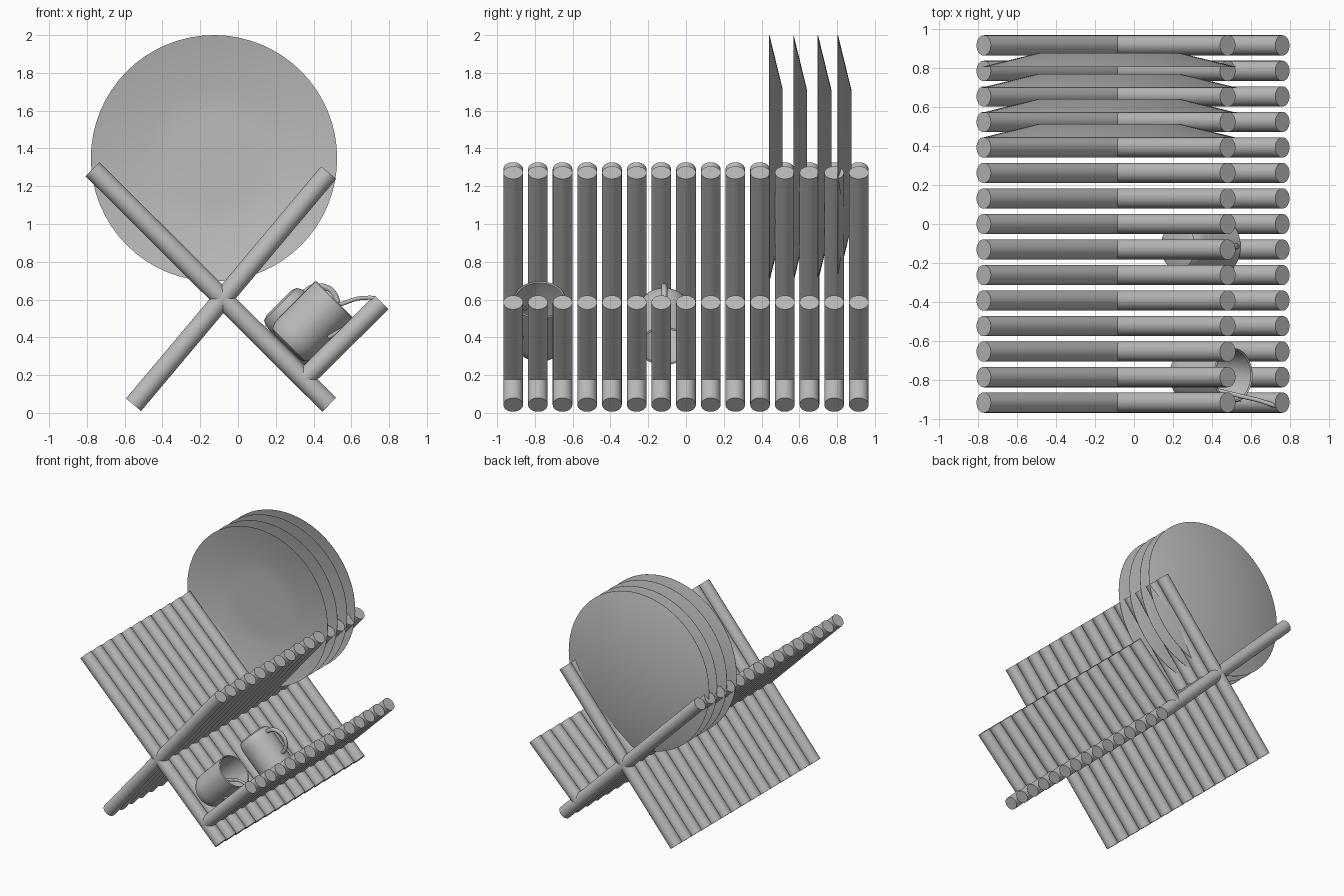
import bpy
import bmesh
import math
from mathutils import Vector, Matrix

if "Cube" in bpy.data.objects:
    bpy.data.objects.remove(bpy.data.objects["Cube"])

grey = bpy.data.materials.new("neutral_grey")
grey.use_nodes = True
GREY = (0.5, 0.5, 0.5, 1)
grey.diffuse_color = GREY
grey.node_tree.nodes["Principled BSDF"].inputs["Base Color"].default_value = GREY


def finish(name, bm, matrix=Matrix()):
    """Turn a bmesh into a smooth-shaded object with sharp edges kept."""
    bmesh.ops.recalc_face_normals(bm, faces=bm.faces)
    mesh = bpy.data.meshes.new(name)
    bm.to_mesh(mesh)
    bm.free()
    mesh.materials.append(grey)
    obj = bpy.data.objects.new(name, mesh)
    bpy.context.collection.objects.link(obj)
    obj.matrix_world = matrix
    bpy.ops.object.select_all(action='DESELECT')
    obj.select_set(True)
    bpy.context.view_layer.objects.active = obj
    bpy.ops.object.shade_smooth_by_angle(angle=math.radians(35))
    return obj


def frame(origin, axis):
    """Matrix placing local z along the axis at the origin."""
    turn = Vector(axis).to_track_quat('Z', 'Y').to_matrix().to_4x4()
    return Matrix.Translation(origin) @ turn


def lathe(name, profile, matrix, steps=64):
    """Revolve (radius, height) points about local z."""
    bm = bmesh.new()
    verts = [bm.verts.new((r, 0, h)) for r, h in profile]
    edges = [bm.edges.new(pair) for pair in zip(verts, verts[1:])]
    bmesh.ops.spin(bm, geom=verts + edges, cent=(0, 0, 0), axis=(0, 0, 1),
                   angle=math.tau, steps=steps)
    bmesh.ops.remove_doubles(bm, verts=bm.verts, dist=0.0005)
    return finish(name, bm, matrix)


def handle(name, points, radius):
    """Round bar following a smooth path."""
    curve = bpy.data.curves.new(name, 'CURVE')
    curve.dimensions = '3D'
    curve.bevel_depth = radius
    curve.bevel_resolution = 3
    curve.use_fill_caps = True
    spline = curve.splines.new('BEZIER')
    spline.bezier_points.add(len(points) - 1)
    for bp, p in zip(spline.bezier_points, points):
        bp.co = p
        bp.handle_left_type = bp.handle_right_type = 'AUTO'
    curve.materials.append(grey)
    obj = bpy.data.objects.new(name, curve)
    bpy.context.collection.objects.link(obj)


# Rack: three slatted sheets of round rods
ROD_RADIUS, PITCH, COUNT = 0.052, 0.1307, 15
SHEETS = {
    "long_slats": ((-0.77, 1.29), (0.483, 0.043)),
    "cross_slats": ((0.48, 1.272), (-0.553, 0.043)),
    "short_slats": ((0.76, 0.585), (0.345, 0.175)),
}
for name, (a, b) in SHEETS.items():
    start, end = Vector((a[0], 0, a[1])), Vector((b[0], 0, b[1]))
    bm = bmesh.new()
    for i in range(COUNT):
        y = (i - (COUNT - 1) / 2) * PITCH
        place = frame((start + end) / 2 + Vector((0, y, 0)), end - start)
        bmesh.ops.create_cone(bm, cap_ends=True, segments=32, radius1=ROD_RADIUS,
                              radius2=ROD_RADIUS, depth=(end - start).length,
                              matrix=place)
    finish(name, bm)

# Plates: shallow dishes facing the front
PLATE = [(0, 0.072), (0.365, 0.072), (0.652, 0.002), (0.652, 0),
         (0.37, 0.058), (0.25, 0.062), (0, 0.062)]
for i, y in enumerate((0.44, 0.568, 0.697, 0.803)):
    lathe(f"plate_{i + 1}", PLATE, frame((-0.127, y, 1.348), (0, 1, 0)))

# Mugs: one upright against the slats, one lying along them
MUG = [(0, 0), (0.095, 0), (0.122, 0.012), (0.136, 0.04), (0.14, 0.08),
       (0.14, 0.35), (0.134, 0.356), (0.128, 0.35), (0.126, 0.06),
       (0.1, 0.022), (0, 0.018)]
lathe("front_mug", MUG, frame((0.26, -0.775, 0.35), (1, 0, 1)), 48)
lathe("back_mug", MUG, frame((0.217, -0.115, 0.583), (1, 0, -1))
      @ Matrix.Diagonal((1, 1, 0.93, 1)), 48)

# Mug handles
handle("front_mug_handle", [(0.42, -0.85, 0.55), (0.54, -0.88, 0.575),
                            (0.66, -0.91, 0.608), (0.73, -0.94, 0.59),
                            (0.64, -0.935, 0.5), (0.48, -0.87, 0.4)], 0.011)
loop = []
for i in range(9):
    t = math.pi * i / 8
    along, out = -0.1 * math.cos(t), 0.11 * math.sin(t) - 0.01
    loop.append((0.427 + (along + out) * 0.707, -0.115,
                 0.573 + (out - along) * 0.707))
handle("back_mug_handle", loop, 0.016)
